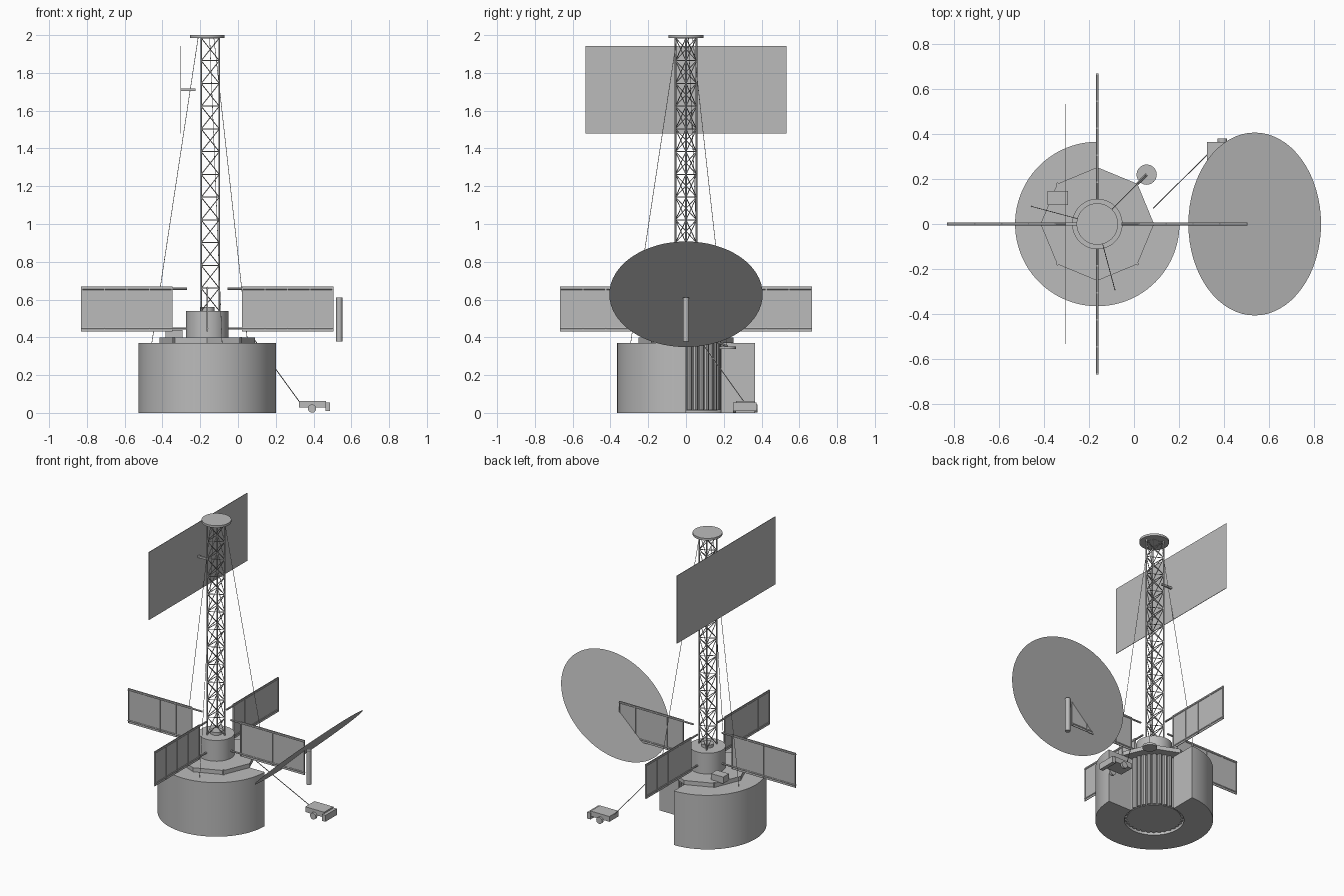
import bpy, bmesh, math
from math import cos, sin, pi, radians
from mathutils import Vector, Matrix

cube = bpy.data.objects.get("Cube")
if cube:
    bpy.data.objects.remove(cube, do_unlink=True)

grey = bpy.data.materials.new("plain grey")
grey.use_nodes = True
grey.diffuse_color = (0.5, 0.5, 0.5, 1)
grey.node_tree.nodes["Principled BSDF"].inputs["Base Color"].default_value = (0.5, 0.5, 0.5, 1)

CX = -0.163  # axis of the station
AXIS = Vector((CX, 0, 0))


def finish(name, bm, smooth=False):
    me = bpy.data.meshes.new(name)
    bm.to_mesh(me)
    bm.free()
    ob = bpy.data.objects.new(name, me)
    bpy.context.collection.objects.link(ob)
    me.materials.append(grey)
    if smooth:
        bpy.ops.object.select_all(action='DESELECT')
        ob.select_set(True)
        bpy.context.view_layer.objects.active = ob
        bpy.ops.object.shade_smooth_by_angle(angle=radians(30))
    return ob


def polar(r, deg, z):
    return AXIS + Vector((r * cos(radians(deg)), r * sin(radians(deg)), z))


def add_rod(bm, a, b, r, sides=6):
    a, b = Vector(a), Vector(b)
    d = b - a
    m = Matrix.Translation((a + b) / 2) @ d.to_track_quat('Z', 'Y').to_matrix().to_4x4()
    bmesh.ops.create_cone(bm, cap_ends=True, segments=sides, radius1=r, radius2=r,
                          depth=d.length, matrix=m)


def add_box(bm, lo, hi, turn=Matrix()):
    lo, hi = Vector(lo), Vector(hi)
    m = turn @ Matrix.Translation((lo + hi) / 2) @ Matrix.Diagonal((*(hi - lo), 1))
    bmesh.ops.create_cube(bm, size=1, matrix=m)


def cylinder(name, centre, r, z0, z1, sides=48, smooth=True):
    bm = bmesh.new()
    add_rod(bm, (centre[0], centre[1], z0), (centre[0], centre[1], z1), r, sides)
    return finish(name, bm, smooth)


def box(name, lo, hi):
    bm = bmesh.new()
    add_box(bm, lo, hi)
    return finish(name, bm)


# Three-quarter ring housing, open towards the back left
bm = bmesh.new()
corners = [polar(r, 90, z) for r, z in ((0.185, 0), (0.365, 0), (0.365, 0.37), (0.185, 0.37))]
section = bm.faces.new([bm.verts.new(c) for c in corners])
start = bmesh.ops.duplicate(bm, geom=[section])
bmesh.ops.spin(bm, geom=[section], cent=AXIS, axis=(0, 0, 1), angle=radians(270), steps=72)
bmesh.ops.remove_doubles(bm, verts=bm.verts, dist=1e-5)
bmesh.ops.recalc_face_normals(bm, faces=bm.faces)
finish("housing", bm, True)

# Ribbed core seen in the opening
cylinder("core", (CX, 0), 0.168, 0.012, 0.37)
bm = bmesh.new()
for i in range(32):
    angle = (i + 0.5) * 360 / 32
    add_rod(bm, polar(0.17, angle, 0.015), polar(0.17, angle, 0.37), 0.014, 8)
finish("core_ribs", bm, True)

# Eight-sided deck with corner bolts
bm = bmesh.new()
ring = [bm.verts.new(polar(0.252, i * 45, 0.37)) for i in range(8)]
base = bm.faces.new(ring)
top = bmesh.ops.extrude_face_region(bm, geom=[base])
bmesh.ops.translate(bm, vec=(0, 0, 0.028),
                    verts=[v for v in top["geom"] if isinstance(v, bmesh.types.BMVert)])
bmesh.ops.recalc_face_normals(bm, faces=bm.faces)
finish("deck", bm)
bm = bmesh.new()
for angle in range(45, 360, 90):
    add_rod(bm, polar(0.25, angle, 0.37), polar(0.25, angle, 0.403), 0.007, 8)
finish("deck_bolts", bm)

# Hub, collar and equipment box
cylinder("hub", (CX, 0), 0.112, 0.395, 0.54)
cylinder("collar", (CX, 0), 0.038, 0.54, 0.56, 24)
box("equipment_box", (-0.385, 0.085, 0.395), (-0.293, 0.147, 0.44))

# Four ribbed panels on rails around the hub
for i, side in enumerate(("left", "back", "right", "front")):
    turn = Matrix.Translation(AXIS) @ Matrix.Rotation(i * pi / 2, 4, 'Z')
    bm = bmesh.new()
    add_box(bm, (0.183, -0.002, 0.43), (0.668, 0.002, 0.668), turn)
    for z in (0.447, 0.657):
        add_rod(bm, turn @ Vector((0.108, 0, z)), turn @ Vector((0.668, 0, z)), 0.006, 8)
    for k in range(5):
        x = 0.186 + k * 0.1195
        add_box(bm, (x - 0.003, -0.005, 0.432), (x + 0.003, 0.005, 0.666), turn)
    finish(side + "_panel", bm)

# Three-sided lattice mast
LEGS = (0, 120, 240)
BAYS, Z0, Z1, R = 12, 0.54, 1.985, 0.064
bm = bmesh.new()
step = (Z1 - Z0) / BAYS
for angle in LEGS:
    add_rod(bm, polar(R, angle, Z0), polar(R, angle, Z1), 0.005)
    for k in range(BAYS):
        low, high = Z0 + k * step, Z0 + (k + 1) * step
        nxt = angle + 120
        add_rod(bm, polar(R, angle, low), polar(R, nxt, high), 0.0025, 5)
        add_rod(bm, polar(R, nxt, low), polar(R, angle, high), 0.0025, 5)
        add_rod(bm, polar(R, angle, high), polar(R, nxt, high), 0.0025, 5)
finish("mast", bm)
cylinder("mast_cap", (CX, 0), 0.092, 1.985, 2.0)

# Guy wires, with an outrigger pad over the opening
bm = bmesh.new()
for angle in (45, 165, 285):
    add_rod(bm, polar(0.05, angle, 1.985), polar(0.305, angle, 0.36), 0.0016, 5)
finish("guy_wires", bm)
pad = polar(0.31, 45, 0)
cylinder("outrigger_pad", pad, 0.045, 0.338, 0.352, 24)
bm = bmesh.new()
add_rod(bm, polar(0.2, 45, 0.385), polar(0.31, 45, 0.352), 0.006, 8)
finish("outrigger_arm", bm)

# Upright sheet antenna and its bracket
box("sheet_antenna", (-0.304, -0.532, 1.478), (-0.301, 0.532, 1.942))
box("sheet_bracket", (-0.304, -0.006, 1.705), (-0.225, 0.006, 1.718))

# Tilted flat dish on a post
bm = bmesh.new()
bmesh.ops.create_circle(bm, cap_ends=True, segments=64, radius=0.406,
                        matrix=Matrix.Translation((0.536, 0, 0.628)) @ Matrix.Rotation(radians(-43.5), 4, 'Y'))
finish("dish", bm)
cylinder("dish_post", (0.536, 0), 0.016, 0.377, 0.61, 16)

# Small rover with its cable
box("rover_body", (0.324, 0.265, 0.028), (0.466, 0.365, 0.064))
box("rover_front", (0.462, 0.25, 0.01), (0.487, 0.372, 0.054))
bm = bmesh.new()
for y in (0.25, 0.363):
    add_rod(bm, (0.392, y, 0.023), (0.392, y + 0.016, 0.023), 0.022, 20)
finish("rover_wheels", bm, True)
bm = bmesh.new()
add_rod(bm, (0.085, 0.07, 0.39), (0.328, 0.31, 0.055), 0.0025, 6)
finish("rover_cable", bm)
